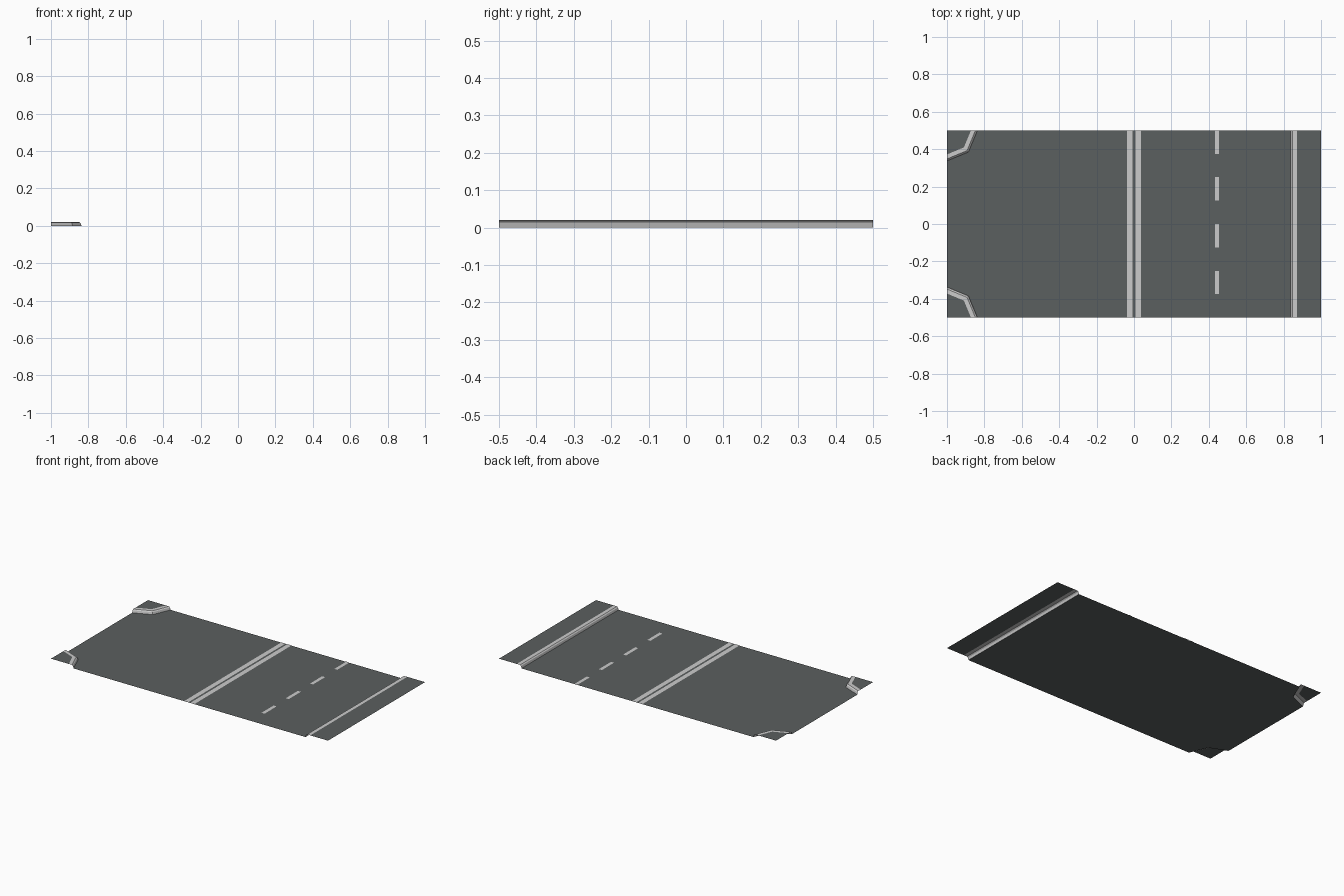
import bpy, math

if "Cube" in bpy.data.objects:
    bpy.data.objects.remove(bpy.data.objects["Cube"])

def material(name, rgb):
    m = bpy.data.materials.new(name)
    m.diffuse_color = (*rgb, 1)
    m.use_nodes = True
    m.node_tree.nodes["Principled BSDF"].inputs["Base Color"].default_value = m.diffuse_color
    return m

ASPHALT = material("asphalt_grey", (0.105, 0.115, 0.115))
PALE = material("pale_grey", (0.60, 0.60, 0.60))

# Kerb cross-section: (distance in from tile edge, height)
PROFILE = [(0.163, 0.0), (0.159, 0.014), (0.152, 0.02), (0.128, 0.02)]
PAINT_Z = 0.002
HX, HY, TOP = 1.0, 0.5, 0.02

def sheet(name, verts, faces, mat):
    """Thin open surface with every face turned upwards."""
    me = bpy.data.meshes.new(name)
    me.from_pydata(verts, [], faces)
    down = [p.normal.z < 0 for p in me.polygons]
    me.clear_geometry()
    me.from_pydata(verts, [], [f[::-1] if d else f for f, d in zip(faces, down)])
    me.materials.append(mat)
    ob = bpy.data.objects.new(name, me)
    bpy.context.collection.objects.link(ob)
    return ob

def polygon(name, pts, z, mat):
    return sheet(name, [(x, y, z) for x, y in pts], [list(range(len(pts)))], mat)

def rect(name, x0, x1, y0, y1, z, mat):
    return polygon(name, [(x0, y0), (x1, y0), (x1, y1), (x0, y1)], z, mat)

def kerb(name, path):
    """Sweep the kerb profile along path(d), the outline at distance d."""
    n = len(path(0.1))
    verts = [(x, y, z) for d, z in PROFILE for x, y in path(d)]
    faces = [[r * n + i, r * n + i + 1, (r + 1) * n + i + 1, (r + 1) * n + i]
             for r in range(len(PROFILE) - 1) for i in range(n - 1)]
    return sheet(name, verts, faces, PALE)

def straight(d):
    return [(HX - d, -HY), (HX - d, HY)]

def corner(s):
    # Two-segment quarter turn around a left-hand corner
    return lambda d: [(-HX + d * math.cos(a), s * (HY - d * math.sin(a)))
                      for a in (0, math.pi / 4, math.pi / 2)]

outer, inner = PROFILE[0][0], PROFILE[-1][0]

# Road surface, with its left corners cut to the kerb line
polygon("road_surface",
        straight(outer) + corner(1)(outer) + corner(-1)(outer)[::-1], 0, ASPHALT)

# Right pavement and kerb
rect("right_pavement", HX - inner, HX, -HY, HY, TOP, ASPHALT)
kerb("right_kerb", straight)

# Left corner pavements and kerbs
for s, side in ((1, "back"), (-1, "front")):
    kerb(side + "_corner_kerb", corner(s))
    polygon(side + "_corner_pavement",
            [(-HX, s * HY)] + corner(s)(inner), TOP, ASPHALT)
    # Double centre line
    rect(side + "_half_of_centre_line", min(s * 0.007, s * 0.037),
         max(s * 0.007, s * 0.037), -HY, HY, PAINT_Z, PALE)

# Dashed lane line
for i in range(4):
    y = HY - 0.25 * i
    rect(f"lane_dash_{i + 1}", 0.432, 0.454, y - 0.125, y, PAINT_Z, PALE)
